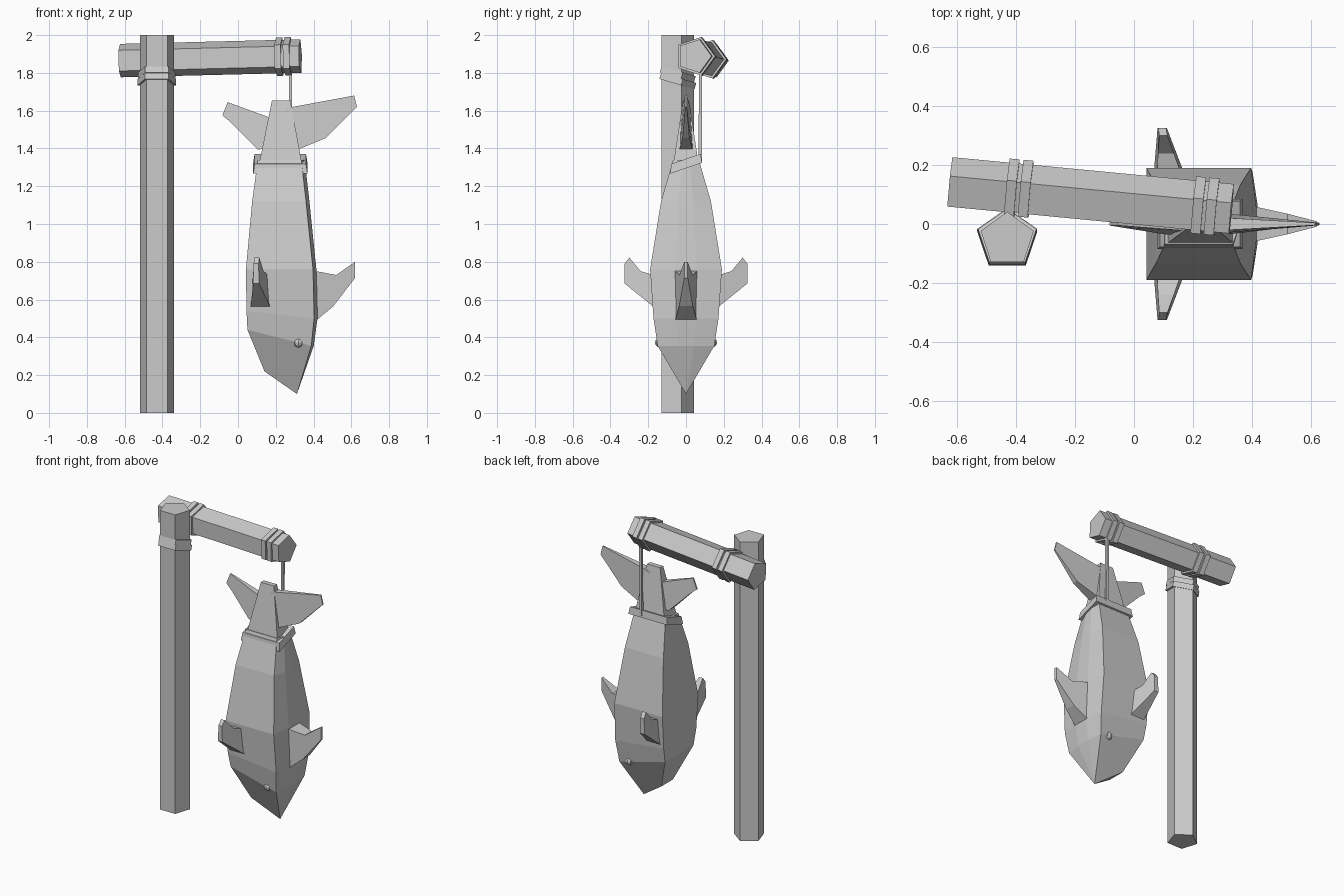
import bpy
import bmesh
import math
from mathutils import Vector, Matrix

cube = bpy.data.objects.get("Cube")
if cube:
    bpy.data.objects.remove(cube)

grey = bpy.data.materials.new("plain grey")
grey.use_nodes = True
COLOUR = (0.6, 0.6, 0.6, 1)
grey.diffuse_color = COLOUR
grey.node_tree.nodes["Principled BSDF"].inputs["Base Color"].default_value = COLOUR


def finish(name, bm):
    bmesh.ops.remove_doubles(bm, verts=bm.verts, dist=0.0005)
    bmesh.ops.recalc_face_normals(bm, faces=bm.faces)
    mesh = bpy.data.meshes.new(name)
    bm.to_mesh(mesh)
    bm.free()
    mesh.materials.append(grey)
    obj = bpy.data.objects.new(name, mesh)
    bpy.context.collection.objects.link(obj)
    return obj


def loft(name, rings):
    """Skin a closed solid through rings of equal length."""
    bm = bmesh.new()
    rows = [[bm.verts.new(p) for p in ring] for ring in rings]
    n = len(rows[0])
    for a, b in zip(rows, rows[1:]):
        for i in range(n):
            j = (i + 1) % n
            bm.faces.new((a[i], a[j], b[j], b[i]))
    bm.faces.new(rows[0])
    bm.faces.new(rows[-1])
    return finish(name, bm)


def prism(name, start, end, radius, sides=5, point=(0, 1, 0)):
    """Prism along a line, with one corner aimed along point."""
    start, end = Vector(start), Vector(end)
    axis = (end - start).normalized()
    u = Vector(point)
    u = (u - axis * u.dot(axis)).normalized()
    v = axis.cross(u)
    angles = [math.tau * i / sides for i in range(sides)]
    return loft(name, [[c + (u * math.cos(a) + v * math.sin(a)) * radius for a in angles]
                       for c in (start, end)])


# Post and its tilted lashing
POST_X, POST_Y = -0.43, -0.053
prism("post", (POST_X, POST_Y, 0), (POST_X, POST_Y, 2), 0.0946)
tilt = Vector((0, 0.29, 1)).normalized()
for i, z in enumerate((1.76, 1.795)):
    c = Vector((POST_X, POST_Y, z))
    prism(f"post_lashing_{i + 1}", c - tilt * 0.017, c + tilt * 0.017, 0.107 - 0.003 * i)

# Beam and the lashings around it
left, right = Vector((-0.625, 0.134, 1.865)), Vector((0.33, 0.043, 1.889))
prism("beam", left, right, 0.093)
along = (right - left).normalized()
for i, x in enumerate((-0.415, -0.368, 0.218, 0.263)):
    c = left.lerp(right, (x - left.x) / (right.x - left.x))
    prism(f"beam_lashing_{i + 1}", c - along * 0.017, c + along * 0.017, 0.107)

# Hanging rope
prism("hanging_rope", (0.278, 0.075, 1.33), (0.278, 0.077, 1.84), 0.012, 4, (1, 1, 0))


# Body: boxy sections with a slightly bulged back
def section(zl, zr, xl, xr, y, bulge=0.018):
    return [(xl, -y, zl), (xr, -y, zr), (xr + bulge, -y * 0.3, zr),
            (xr + bulge, y * 0.3, zr), (xr, y, zr), (xl, y, zl)]


nose = (0.312, 0, 0.1)
snout = [(0.14, -0.06, 0.22), nose, nose, nose, nose, (0.14, 0.06, 0.22)]
loft("body", [
    section(1.34, 1.34, 0.105, 0.335, 0.068),
    section(1.12, 1.12, 0.075, 0.36, 0.132),
    section(0.76, 0.76, 0.042, 0.397, 0.19),
    section(0.54, 0.50, 0.045, 0.403, 0.172),
    section(0.44, 0.355, 0.05, 0.388, 0.15, 0.013),
    snout,
])


# Tail stem and the collar tied round it
def box_ring(x0, x1, y, z, slope=0):
    return [(x0, -y, z - slope * y), (x1, -y, z - slope * y),
            (x1, y, z + slope * y), (x0, y, z + slope * y)]


loft("tail_stem", [box_ring(0.11, 0.34, 0.068, 1.31), box_ring(0.18, 0.277, 0.016, 1.655)])
loft("collar", [box_ring(0.08, 0.368, 0.084, 1.295, 0.34),
                box_ring(0.088, 0.36, 0.078, 1.345, 0.34)])


# Fins: each outline point is (across, height, half thickness)
def fin(name, outline, place):
    return loft(name, [[place(a, z, s * t) for a, z, t in outline] for s in (-1, 1)])


def upright(a, z, t):
    return (a, t, z)


fin("tail_fin_long", [(0.25, 1.61, 0.025), (0.29, 1.62, 0.022), (0.615, 1.68, 0.004),
                      (0.63, 1.62, 0.004), (0.465, 1.455, 0.018), (0.32, 1.395, 0.035),
                      (0.25, 1.4, 0.035)], upright)
fin("tail_fin_short", [(0.2, 1.56, 0.025), (0.165, 1.565, 0.022), (-0.055, 1.645, 0.005),
                       (-0.083, 1.575, 0.005), (-0.04, 1.54, 0.012), (0.105, 1.395, 0.035),
                       (0.2, 1.4, 0.035)], upright)
fin("back_fin", [(0.38, 0.75, 0.06), (0.415, 0.75, 0.058), (0.52, 0.73, 0.035),
                 (0.62, 0.8, 0.009), (0.62, 0.715, 0.009), (0.505, 0.565, 0.036),
                 (0.415, 0.49, 0.058), (0.38, 0.49, 0.06)], upright)

side_outline = [(0.14, 0.74, 0.04), (0.19, 0.735, 0.037), (0.24, 0.75, 0.027),
                (0.3, 0.822, 0.014), (0.325, 0.79, 0.013), (0.325, 0.685, 0.016),
                (0.17, 0.56, 0.052), (0.14, 0.56, 0.052)]
for name, side in (("front", -1), ("rear", 1)):
    fin(f"{name}_side_fin", side_outline,
        lambda a, z, t: (0.095 + max(0, 0.33 - a) * 0.15 + t, side * a, z))
    # Eye on the same side
    bm = bmesh.new()
    bmesh.ops.create_uvsphere(bm, u_segments=8, v_segments=6, radius=0.026,
                              matrix=Matrix.Translation((0.32, side * 0.138, 0.372)))
    finish(f"{name}_eye", bm)
